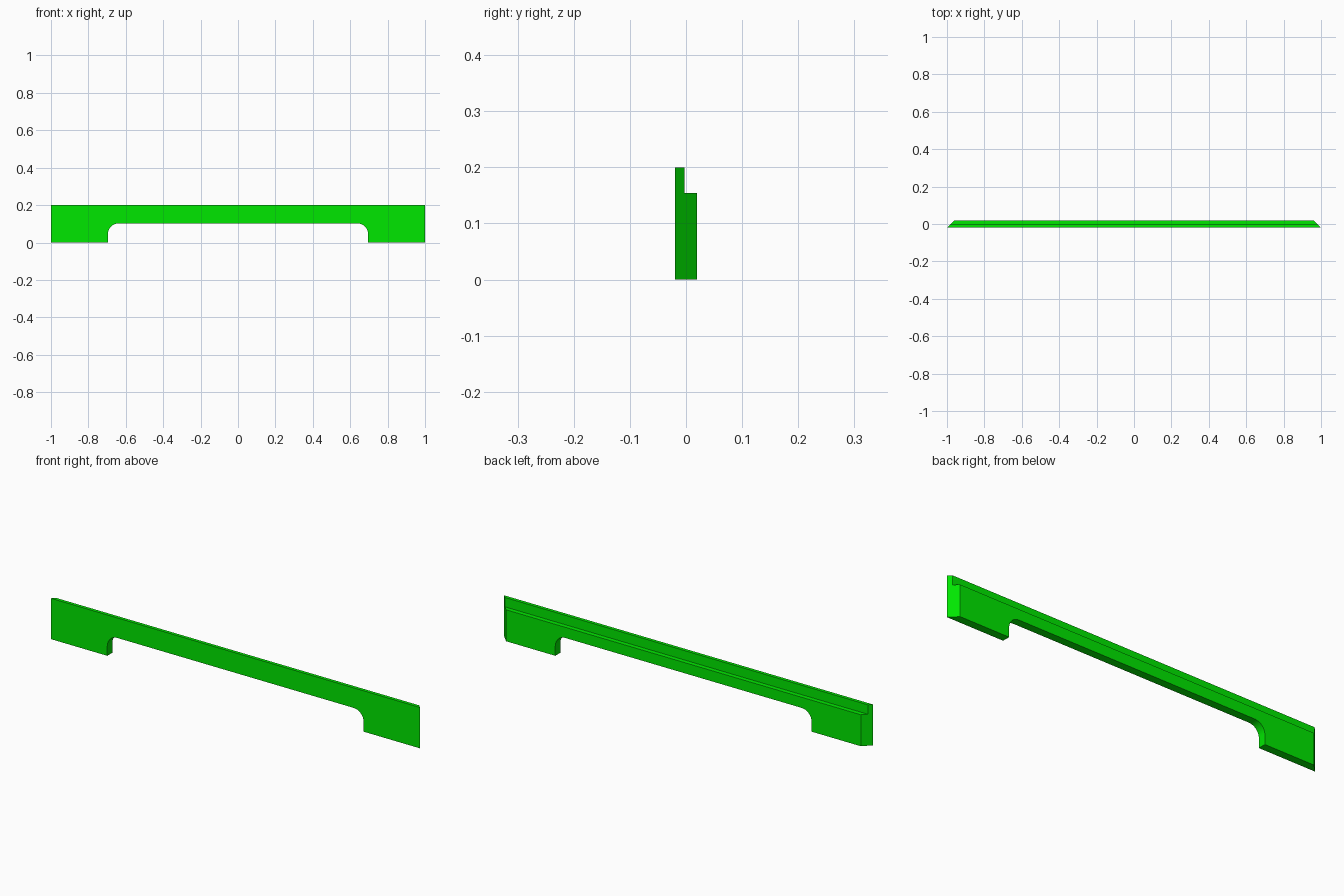
import bpy, bmesh, math

if "Cube" in bpy.data.objects:
    bpy.data.objects.remove(bpy.data.objects["Cube"])

LENGTH, DEPTH, HEIGHT = 2.0, 0.039, 0.2
Y0, Y1 = -DEPTH / 2, DEPTH / 2
STEP_Y, STEP_Z = -0.003, 0.154            # rebate along the top of the back
CUT_X, CUT_Z, CUT_R = 0.695, 0.102, 0.055  # toe-kick opening


def loft(name, ring_a, ring_b):
    """Closed solid between two matching outlines."""
    bm = bmesh.new()
    a = [bm.verts.new(p) for p in ring_a]
    b = [bm.verts.new(p) for p in ring_b]
    bm.faces.new(a)
    bm.faces.new(b[::-1])
    n = len(a)
    for i in range(n):
        j = (i + 1) % n
        bm.faces.new((a[j], a[i], b[i], b[j]))
    bmesh.ops.recalc_face_normals(bm, faces=bm.faces)
    mesh = bpy.data.meshes.new(name)
    bm.to_mesh(mesh)
    bm.free()
    obj = bpy.data.objects.new(name, mesh)
    bpy.context.collection.objects.link(obj)
    return obj


# Board: stepped cross-section run along x, both ends mitred at 45 degrees
section = [(Y0, 0), (Y1, 0), (Y1, STEP_Z), (STEP_Y, STEP_Z), (STEP_Y, HEIGHT), (Y0, HEIGHT)]
ends = [[(s * (LENGTH / 2 - (y - Y0)), y, z) for y, z in section] for s in (-1, 1)]
board = loft("plinth_board", *ends)

# Opening: arch outline with rounded upper corners
right = [(CUT_X, -0.1)]
for i in range(9):
    t = math.radians(90 * i / 8)
    right.append((CUT_X - CUT_R + CUT_R * math.cos(t), CUT_Z - CUT_R + CUT_R * math.sin(t)))
outline = right + [(-x, z) for x, z in reversed(right)]
cutter = loft("opening_cutter", *[[(x, y, z) for x, z in outline] for y in (-0.1, 0.1)])
cutter.hide_render = True

mod = board.modifiers.new("opening", 'BOOLEAN')
mod.operation = 'DIFFERENCE'
mod.solver = 'EXACT'
mod.object = cutter
bpy.context.view_layer.objects.active = board
board.select_set(True)
bpy.ops.object.modifier_apply(modifier=mod.name)
bpy.data.objects.remove(cutter)

# Green paint
paint = bpy.data.materials.new("green_paint")
paint.diffuse_color = (0.0, 0.8, 0.0, 1)
paint.use_nodes = True
paint.node_tree.nodes["Principled BSDF"].inputs["Base Color"].default_value = paint.diffuse_color
board.data.materials.clear()
board.data.materials.append(paint)
bpy.ops.object.shade_smooth_by_angle(angle=math.radians(30))
